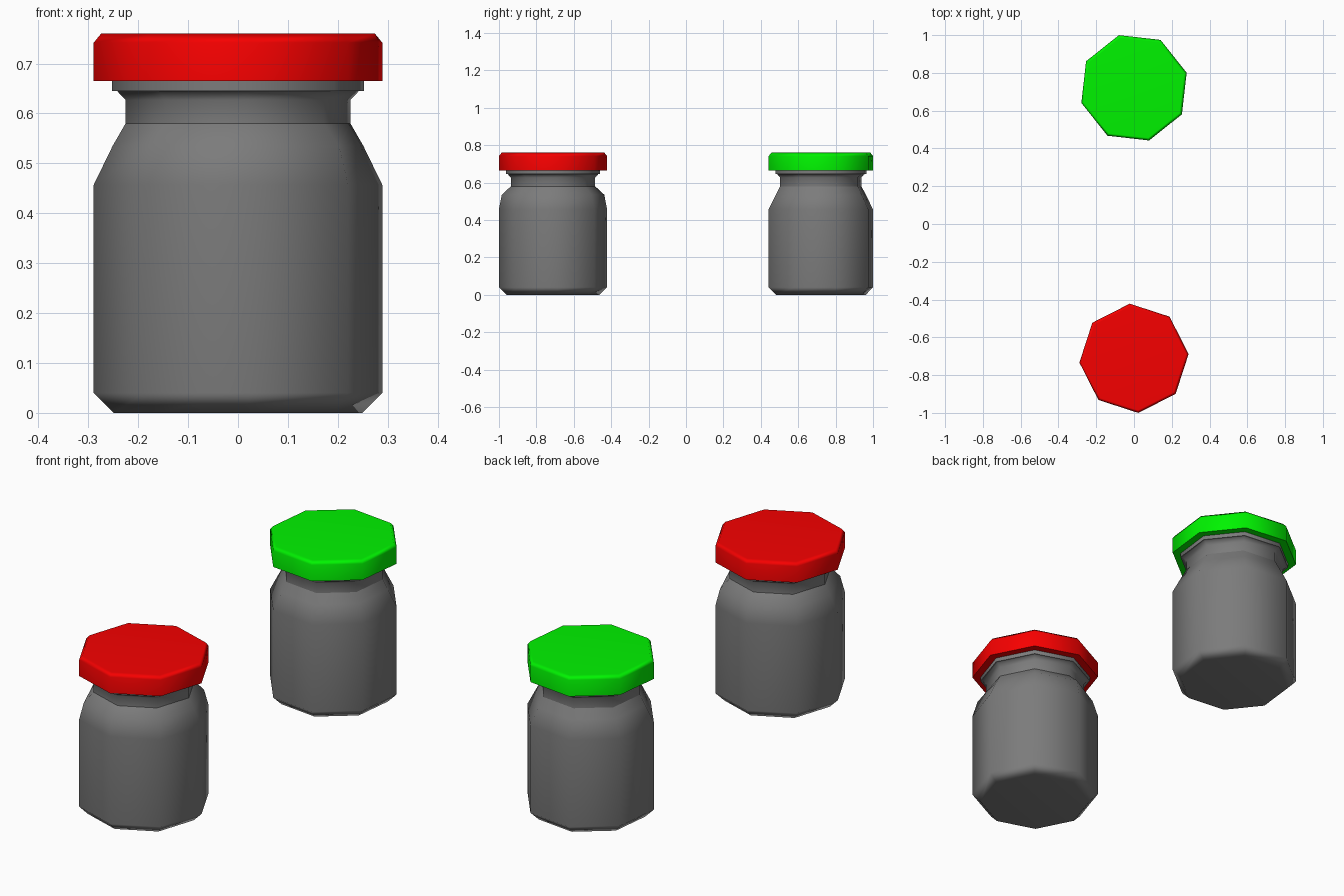
import bpy, bmesh, math

if "Cube" in bpy.data.objects:
    bpy.data.objects.remove(bpy.data.objects["Cube"])


def lathe(name, profile, y, phase, material, sharp_rings=()):
    """Eight-sided closed turning; profile rows are (radius, z, extra radius towards front/back)."""
    bm = bmesh.new()
    rings = []
    for r, z, bulge in profile:
        ring = []
        for i in range(8):
            a = math.radians(phase + 45 * i)
            rr = r + bulge * abs(math.sin(a))
            ring.append(bm.verts.new((rr * math.cos(a), y + rr * math.sin(a), z)))
        rings.append(ring)
    for low, high in zip(rings, rings[1:]):
        for i in range(8):
            j = (i + 1) % 8
            bm.faces.new((low[i], low[j], high[j], high[i]))
    bm.faces.new(rings[0][::-1])
    bm.faces.new(rings[-1])
    # Creases that must stay crisp under smooth shading
    for k in sharp_rings:
        for i in range(8):
            bm.edges.get((rings[k][i], rings[k][(i + 1) % 8])).smooth = False
    mesh = bpy.data.meshes.new(name)
    bm.to_mesh(mesh)
    bm.free()
    mesh.materials.append(material)
    obj = bpy.data.objects.new(name, mesh)
    bpy.context.collection.objects.link(obj)
    bpy.ops.object.select_all(action='DESELECT')
    obj.select_set(True)
    bpy.context.view_layer.objects.active = obj
    bpy.ops.object.shade_smooth_by_angle(angle=math.radians(62), keep_sharp_edges=True)
    # Large faces shade flat, small bevels carry the rounding
    mod = obj.modifiers.new("weighted_normals", 'WEIGHTED_NORMAL')
    mod.keep_sharp = True
    return obj


def colour(name, rgb):
    m = bpy.data.materials.new(name)
    m.diffuse_color = (*rgb, 1)
    m.use_nodes = True
    m.node_tree.nodes["Principled BSDF"].inputs["Base Color"].default_value = m.diffuse_color
    return m


dark_grey = colour("dark_grey", (0.2, 0.2, 0.2))


def jar(prefix, y, phase, rgb, bulge):
    # Body with chamfered foot, sloping shoulder, neck and flared collar
    lathe(prefix + "_jar_body", [
        (0.25, 0.0, 0), (0.29, 0.04, 0), (0.29, 0.457, 0),
        (0.25, 0.535, bulge), (0.226, 0.58, 0), (0.226, 0.627, 0),
        (0.243, 0.645, 0), (0.253, 0.645, 0), (0.253, 0.665, 0)],
        y, phase, dark_grey, sharp_rings=(4, 7))
    # Screw lid with a small bevel on its top rim
    lathe(prefix + "_jar_lid", [
        (0.29, 0.665, 0), (0.29, 0.742, 0), (0.275, 0.76, 0)],
        y, phase, colour(prefix + "_lid_paint", rgb))


# Front jar with red lid, back jar with green lid
jar("front", -0.711, 4.5, (0.93, 0.0, 0.0), 0.025)
jar("back", 0.721, 16, (0.0, 0.9, 0.0), 0.0)
